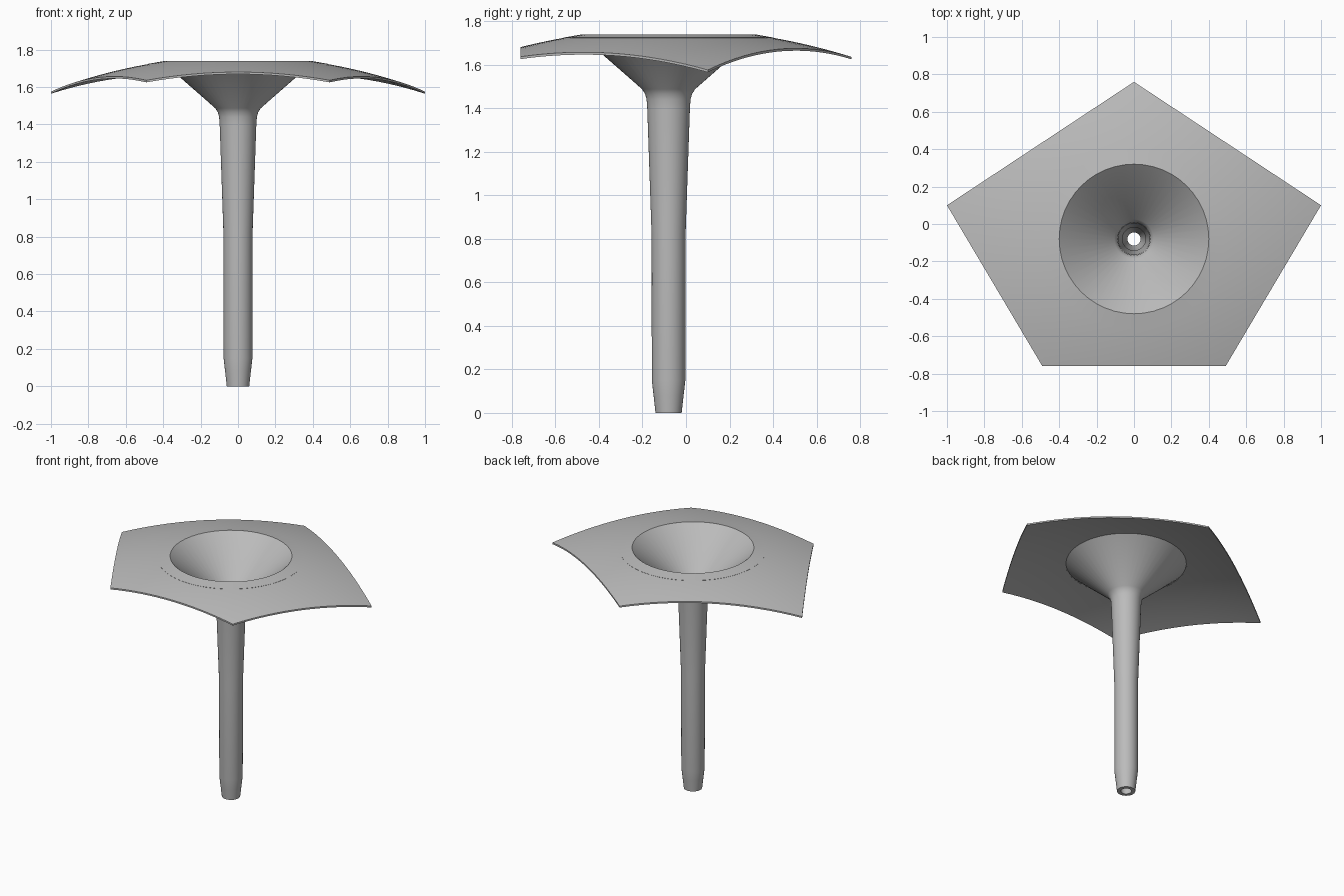
import bpy, bmesh, math
from mathutils import Vector

cube = bpy.data.objects.get("Cube")
if cube:
    bpy.data.objects.remove(cube)

AXIS = Vector((0, -0.08))
HOLE = 0.4
THICK = 0.011

grey = bpy.data.materials.new("plain grey")
grey.use_nodes = True
grey.diffuse_color = (0.5, 0.5, 0.5, 1)
grey.node_tree.nodes["Principled BSDF"].inputs["Base Color"].default_value = (0.5, 0.5, 0.5, 1)


def finish(bm, name):
    bmesh.ops.recalc_face_normals(bm, faces=bm.faces)
    mesh = bpy.data.meshes.new(name)
    bm.to_mesh(mesh)
    bm.free()
    mesh.materials.append(grey)
    obj = bpy.data.objects.new(name, mesh)
    bpy.context.collection.objects.link(obj)
    bpy.ops.object.select_all(action='DESELECT')
    obj.select_set(True)
    bpy.context.view_layer.objects.active = obj
    bpy.ops.object.shade_smooth_by_angle(angle=math.radians(30))
    return obj


def skin(bm, loops):
    """Join closed loops of points, the last one back to the first."""
    rings = [[bm.verts.new(p) for p in loop] for loop in loops]
    for a, b in zip(rings, rings[1:] + rings[:1]):
        for i in range(len(a)):
            j = (i + 1) % len(a)
            bm.faces.new((a[i], a[j], b[j], b[i]))


def lathe(name, profile, sides=48):
    bm = bmesh.new()
    angles = [math.tau * i / sides for i in range(sides)]
    skin(bm, [[(AXIS.x + r * math.cos(t), AXIS.y + r * math.sin(t), z) for t in angles]
              for r, z in profile])
    return finish(bm, name)


# Hollow stem flaring into an open funnel with a thin lip
outside = [(0.035, 0), (0.06, 0), (0.069, 0.08), (0.077, 0.15), (0.078, 0.82),
           (0.098, 1.4), (0.101, 1.44), (0.108, 1.465), (0.122, 1.487), (0.395, 1.726)]
lip = [(0.48, 1.715), (0.482, 1.7235), (0.4, 1.738)]
inside = [(0.105, 1.475), (0.088, 1.45), (0.084, 1.4), (0.062, 0.82), (0.06, 0.15)]
lathe("funnel_stem", outside + lip + inside)


# Domed five-sided canopy with a round hole
def dome(p, drop=0):
    return (p.x, p.y, 1.765 - 0.184 * (p - AXIS).length_squared - drop)


corners = [Vector(c) for c in ((0, 0.76), (-1, 0.1), (-0.49, -0.76), (0.49, -0.76), (1, 0.1))]
STEPS, RINGS = 16, 10
border = [a.lerp(b, i / STEPS) for a, b in zip(corners, corners[1:] + corners[:1])
          for i in range(STEPS)]
hole = [AXIS + (p - AXIS).normalized() * HOLE for p in border]
plan = [[h.lerp(b, k / RINGS) for h, b in zip(hole, border)] for k in range(RINGS + 1)]
bm = bmesh.new()
skin(bm, [[dome(p) for p in ring] for ring in plan]
     + [[dome(p, THICK) for p in ring] for ring in reversed(plan)])
finish(bm, "canopy")
